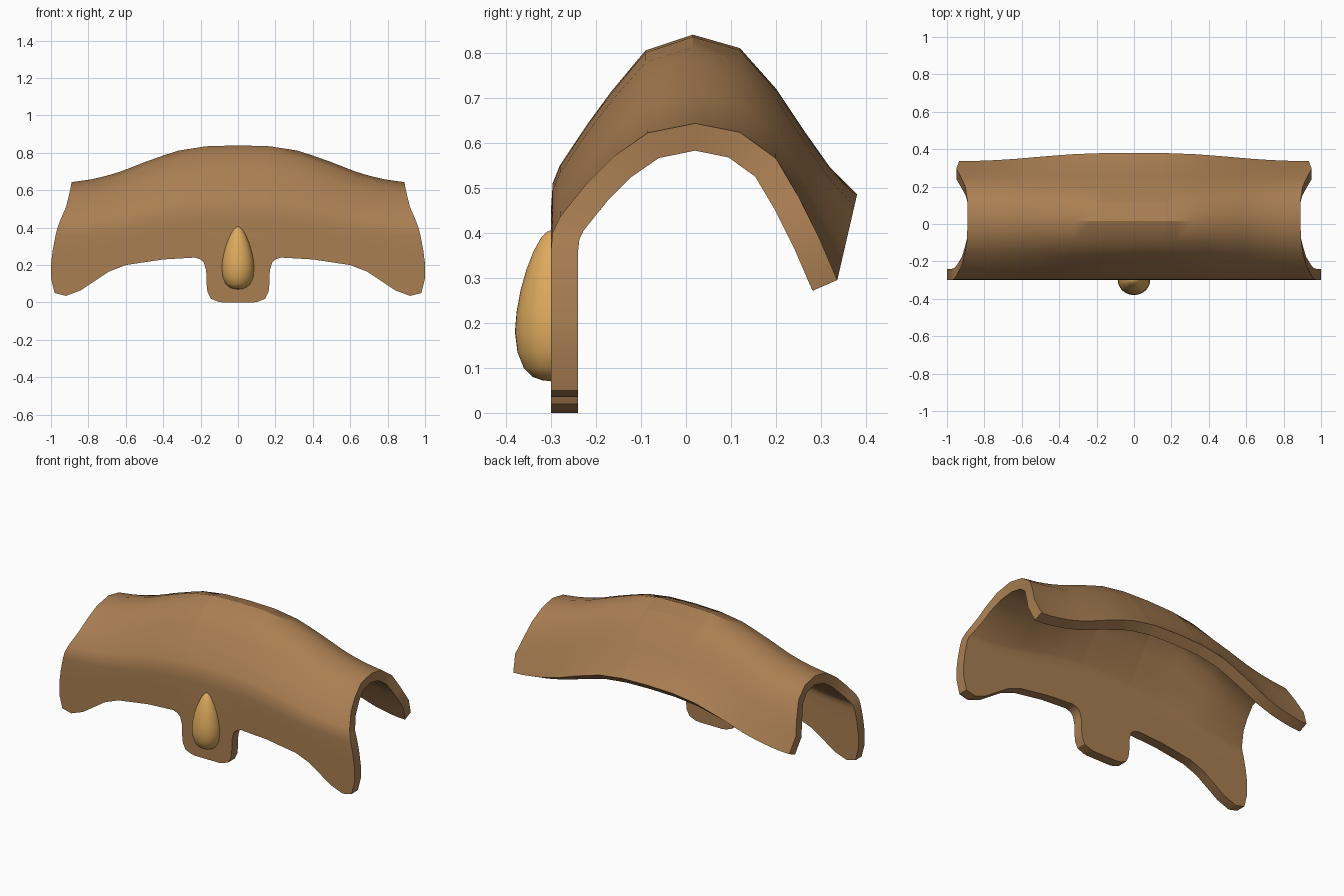
import bpy, bmesh, math

if "Cube" in bpy.data.objects:
    bpy.data.objects.remove(bpy.data.objects["Cube"])


def material(name, rgb):
    m = bpy.data.materials.new(name)
    m.diffuse_color = (*rgb, 1)
    m.use_nodes = True
    m.node_tree.nodes["Principled BSDF"].inputs["Base Color"].default_value = m.diffuse_color
    return m


def interp(table, x):
    # piecewise linear lookup
    for (x0, y0), (x1, y1) in zip(table, table[1:]):
        if x <= x1:
            return y0 + (y1 - y0) * max(0, x - x0) / (x1 - x0)
    return table[-1][1]


def make_object(name, bm, mat):
    bmesh.ops.recalc_face_normals(bm, faces=bm.faces)
    mesh = bpy.data.meshes.new(name)
    bm.to_mesh(mesh)
    bm.free()
    mesh.materials.append(mat)
    ob = bpy.data.objects.new(name, mesh)
    bpy.context.collection.objects.link(ob)
    bpy.ops.object.select_all(action='DESELECT')
    ob.select_set(True)
    bpy.context.view_layer.objects.active = ob
    return ob


brown = material("brown_leather", (0.40, 0.21, 0.085))
gold = material("golden_yellow", (0.72, 0.40, 0.11))

# front lower edge with its centre tab, and ridge height along x
EDGE = [(0, 0), (.08, 0), (.105, .004), (.145, .02), (.163, .055), (.168, .10), (.17, .17),
        (.182, .212), (.2, .23), (.23, .24), (.4, .23), (.6, .2), (.69, .165),
        (.84, .065), (.92, .035), (.98, .05), (1, .13)]
RIDGE = [(0, .84), (.17, .835), (.33, .81), (.5, .75), (.64, .695), (.76, .662), (.89, .643)]
# arch section (y, z) at the middle and at the ends, with end reach in x
MIDDLE = [(-.30, .45), (-.296, .51), (-.28, .55), (-.22, .64), (-.165, .715), (-.09, .805),
          (.015, .84), (.12, .81), (.20, .72), (.26, .63), (.32, .545), (.38, .485)]
END = [(-.30, .36), (-.296, .40), (-.28, .435), (-.22, .51), (-.16, .57), (-.085, .622),
       (.02, .643), (.12, .623), (.20, .565), (.25, .48), (.295, .39), (.336, .295)]
REACH = [1, 1, .99, .975, .965, .952, .92, .905, .893, .89, .89, .902, .925, .95, .935]

# curved shell: grid of columns along x, then thickened inwards
half = sorted({p[0] for p in EDGE} | {.32, .5, .64, .76})
columns = [-s for s in reversed(half[1:])] + half
bm = bmesh.new()
grid = []
for s in columns:
    a = abs(s)
    col = []
    for row, reach in enumerate(REACH):
        x = a - (1 - reach) * a ** 4
        t = (interp(RIDGE, x) - .643) / .197
        k = max(row - 3, 0)
        y = END[k][0] + (MIDDLE[k][0] - END[k][0]) * t
        z = END[k][1] + (MIDDLE[k][1] - END[k][1]) * t
        if row < 3:
            low = interp(EDGE, a)
            z = low + (z - low) * row / 3
        col.append(bm.verts.new((math.copysign(x, s), y, z)))
    grid.append(col)
for c0, c1 in zip(grid, grid[1:]):
    for i in range(len(REACH) - 1):
        bm.faces.new((c0[i], c1[i], c1[i + 1], c0[i + 1]))
shell = make_object("arched_shell", bm, brown)
# outward normals: the front wall must face -y
if min(shell.data.polygons, key=lambda p: p.center.y).normal.y > 0:
    shell.data.flip_normals()
mod = shell.modifiers.new("thickness", 'SOLIDIFY')
mod.thickness = .06
mod.offset = -1
mod.use_even_offset = True
bpy.ops.object.modifier_apply(modifier=mod.name)
bpy.ops.object.shade_smooth_by_angle(angle=math.radians(32))

# teardrop on the front tab: half of a turned shape
DROP = [(.022, .0725), (.045, .08), (.066, .1), (.081, .135), (.087, .18), (.083, .225),
        (.073, .275), (.059, .32), (.042, .36), (.024, .39), (.011, .402)]
bm = bmesh.new()
N = 20
rings = [[bm.verts.new((-r * math.cos(math.pi * i / N),
                        -.299 - .93 * r * math.sin(math.pi * i / N), z))
          for i in range(N + 1)] for r, z in DROP]
for r0, r1 in zip(rings, rings[1:]):
    for i in range(N):
        bm.faces.new((r0[i], r0[i + 1], r1[i + 1], r1[i]))
for ring, z in ((rings[0], .07), (rings[-1], .406)):
    tip = bm.verts.new((0, -.299, z))
    for i in range(N):
        bm.faces.new((ring[i], ring[i + 1], tip))
bmesh.ops.holes_fill(bm, edges=[e for e in bm.edges if e.is_boundary], sides=0)
make_object("teardrop_ornament", bm, gold)
bpy.ops.object.shade_smooth_by_angle(angle=math.radians(50))
